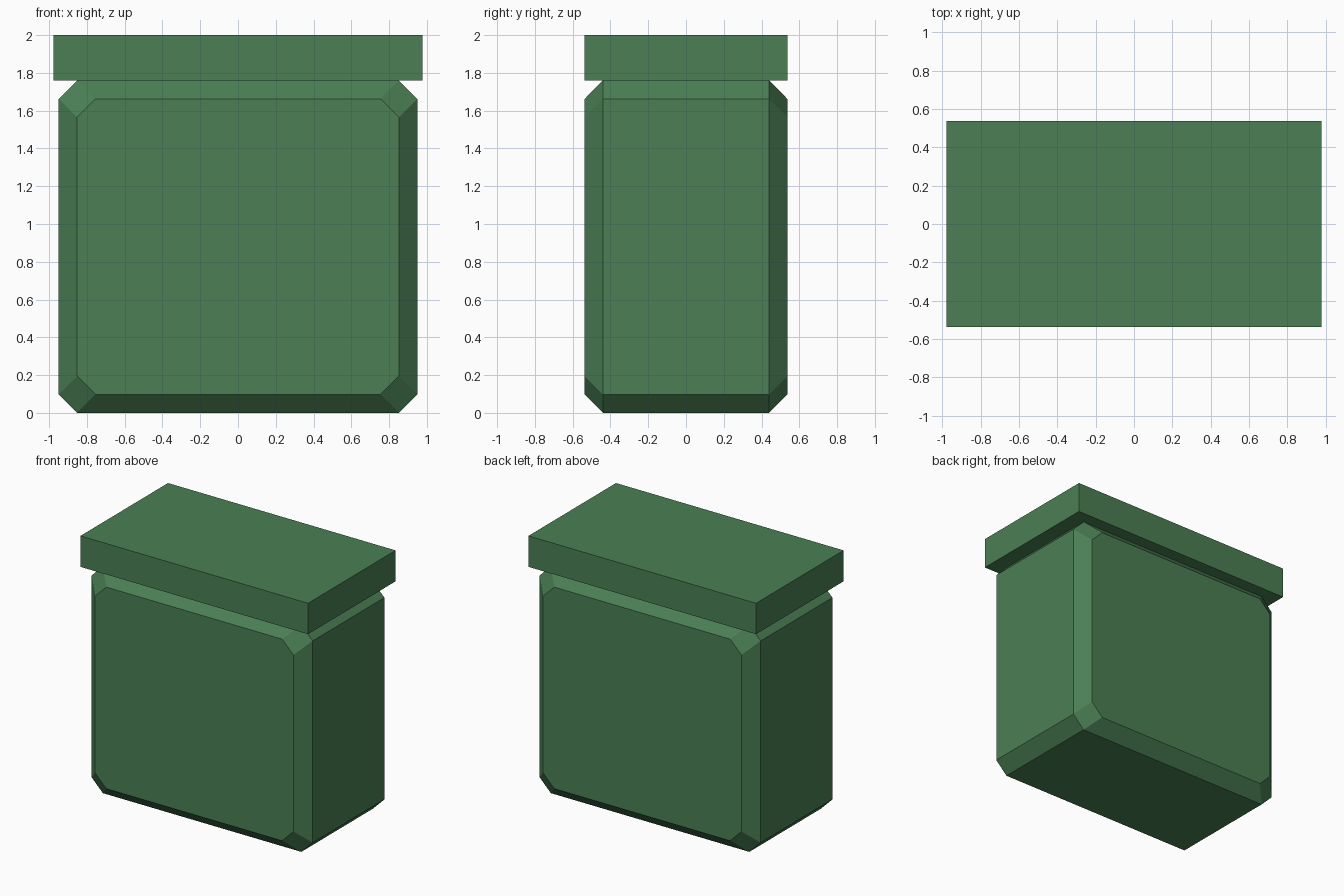
import bpy, bmesh

if "Cube" in bpy.data.objects:
    bpy.data.objects.remove(bpy.data.objects["Cube"])

green = bpy.data.materials.new("muted_green")
green.diffuse_color = (0.069, 0.212, 0.089, 1.0)
green.use_nodes = True
green.node_tree.nodes["Principled BSDF"].inputs["Base Color"].default_value = green.diffuse_color


def finish(bm, name):
    bmesh.ops.recalc_face_normals(bm, faces=bm.faces)
    mesh = bpy.data.meshes.new(name)
    bm.to_mesh(mesh)
    bm.free()
    mesh.materials.append(green)
    obj = bpy.data.objects.new(name, mesh)
    bpy.context.collection.objects.link(obj)
    return obj


def octagon(bm, y, half_x, half_z, cut, mid_z):
    """Rectangle with cut corners, standing upright at depth y."""
    quarter = [(half_x, half_z - cut), (half_x - cut, half_z)]
    pts = []
    for sx, sz in ((1, 1), (-1, 1), (-1, -1), (1, -1)):
        corner = quarter if sx * sz > 0 else quarter[::-1]
        pts += [(sx * x, sz * z) for x, z in corner]
    return [bm.verts.new((x, y, mid_z + z)) for x, z in pts]


# Container body: four cut-corner outlines joined front to back
bm = bmesh.new()
mid = 0.88
rings = [octagon(bm, y, hx, hz, 0.097, mid) for y, hx, hz in (
    (-0.537, 0.852, 0.782), (-0.44, 0.949, 0.88),
    (0.44, 0.949, 0.88), (0.537, 0.852, 0.782))]
for a, b in zip(rings, rings[1:]):
    for i in range(8):
        j = (i + 1) % 8
        bm.faces.new((a[i], a[j], b[j], b[i]))
bm.faces.new(rings[0])
bm.faces.new(rings[-1])
finish(bm, "container_body")

# Flat slab lid
bm = bmesh.new()
bmesh.ops.create_cube(bm, size=1.0)
bmesh.ops.scale(bm, vec=(1.954, 1.074, 0.24), verts=bm.verts)
bmesh.ops.translate(bm, vec=(0, 0, 1.88), verts=bm.verts)
finish(bm, "lid")
